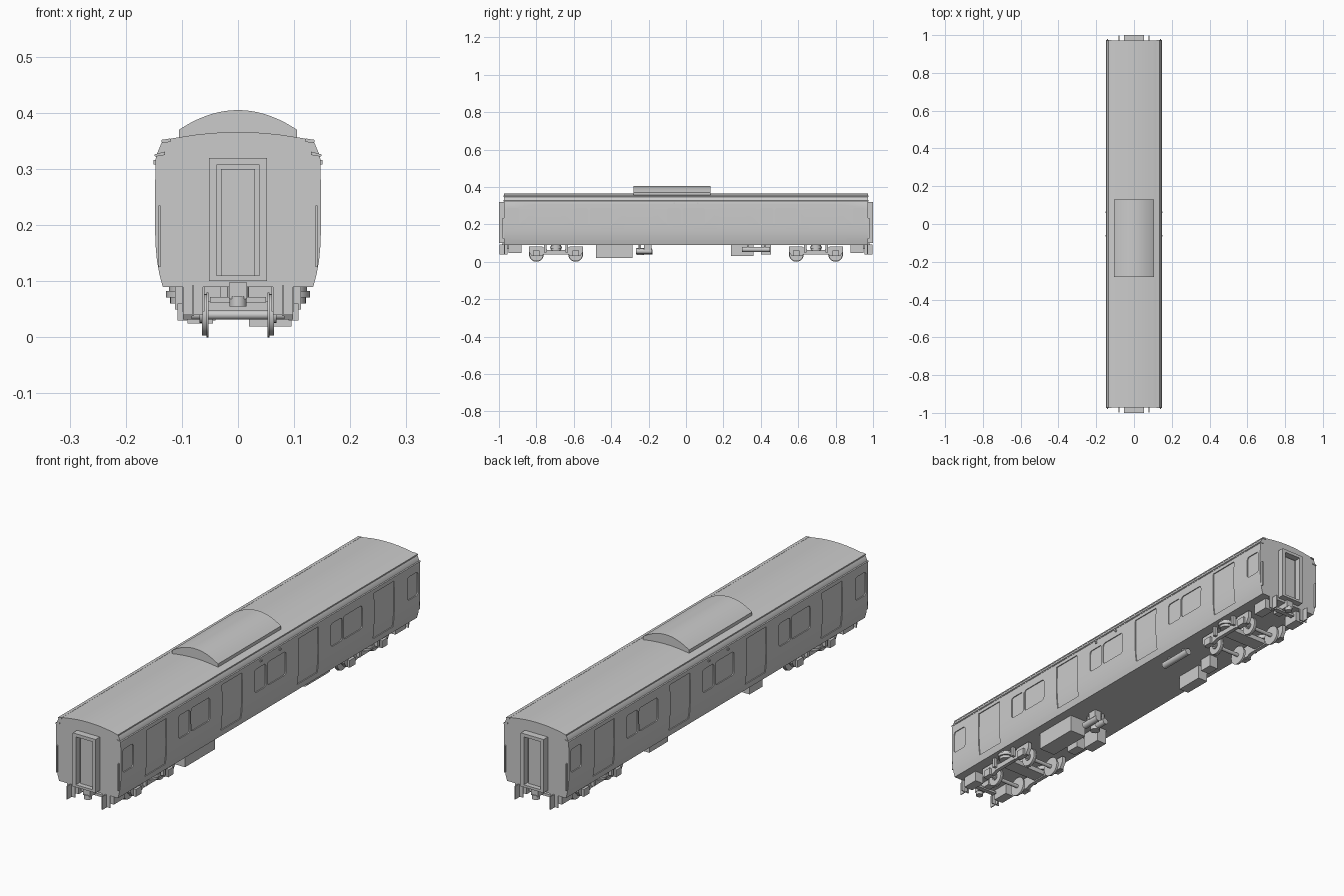
import bpy, bmesh, math
from mathutils import Matrix, Vector

if "Cube" in bpy.data.objects:
    bpy.data.objects.remove(bpy.data.objects["Cube"])

def finish(bm, name, smooth=True):
    bmesh.ops.recalc_face_normals(bm, faces=bm.faces)
    me = bpy.data.meshes.new(name)
    bm.to_mesh(me)
    bm.free()
    ob = bpy.data.objects.new(name, me)
    bpy.context.collection.objects.link(ob)
    if smooth:
        bpy.ops.object.select_all(action='DESELECT')
        ob.select_set(True)
        bpy.context.view_layer.objects.active = ob
        bpy.ops.object.shade_smooth_by_angle(angle=math.radians(30))
    return ob

def add_prism(bm, pts, axis, a, b):
    """Extrude a 2D outline along x (pts = y,z) or y (pts = x,z)."""
    def put(p, t):
        return (t, p[0], p[1]) if axis == 'x' else (p[0], t, p[1])
    va = [bm.verts.new(put(p, a)) for p in pts]
    vb = [bm.verts.new(put(p, b)) for p in pts]
    bm.faces.new(va)
    bm.faces.new(vb[::-1])
    for i in range(len(pts)):
        j = (i + 1) % len(pts)
        bm.faces.new((va[i], vb[i], vb[j], va[j]))

def add_box(bm, x0, x1, y0, y1, z0, z1):
    add_prism(bm, [(x0, z0), (x1, z0), (x1, z1), (x0, z1)], 'y', y0, y1)

def add_cyl(bm, c, r, length, axis, seg=24):
    rot = {'x': Matrix.Rotation(math.pi / 2, 4, 'Y'), 'y': Matrix.Rotation(math.pi / 2, 4, 'X'),
           'z': Matrix.Identity(4)}[axis]
    bmesh.ops.create_cone(bm, cap_ends=True, segments=seg, radius1=r, radius2=r, depth=length,
                          matrix=Matrix.Translation(c) @ rot)

def rounded(y0, y1, z0, z1, r, n=4):
    pts = []
    for k, (cy, cz) in enumerate([(y1 - r, z1 - r), (y0 + r, z1 - r), (y0 + r, z0 + r), (y1 - r, z0 + r)]):
        for i in range(n + 1):
            a = math.pi / 2 * (k + i / n)
            pts.append((cy + r * math.cos(a), cz + r * math.sin(a)))
    return pts

# Body shell: side profile and shallow roof arc
side = [(0.134, 0.09), (0.140, 0.112), (0.1445, 0.137), (0.147, 0.165), (0.148, 0.20),
        (0.1475, 0.28), (0.1465, 0.322)]
roof = [(0.137, 0.345), (0.131, 0.3505), (0.118, 0.3545)] + \
       [(x, 0.366 - 0.0105 * (x / 0.11) ** 2) for x in (0.10, 0.075, 0.05, 0.025)]
half = side + roof
bm = bmesh.new()
add_prism(bm, half + [(0, 0.366)] + [(-x, z) for x, z in reversed(half)], 'y', -0.972, 0.972)
body = finish(bm, 'body_shell', False)

def side_x(z):
    for (xa, za), (xb, zb) in zip(side, side[1:]):
        if za <= z <= zb:
            return xa + (xb - xa) * (z - za) / (zb - za)
    return side[-1][0]

# Recesses for doors and windows, the same on both sides by half-turn
bm = bmesh.new()
for s in (1, -1):
    for yc in (-0.74, -0.248, 0.248, 0.74):
        zs = [0.118, 0.137, 0.165, 0.20, 0.28, 0.308]
        pts = [(s * (side_x(z) - 0.004), z) for z in zs] + [(s * 0.17, zs[-1]), (s * 0.17, zs[0])]
        add_prism(bm, pts, 'y', yc - 0.065, yc + 0.065)
    wins = [(-0.96, -0.89), (0.89, 0.96)]
    for yc in (-0.495, 0, 0.495):
        wins += [(yc - 0.102, yc - 0.028), (yc - 0.02, yc + 0.102)]
    for a, b in wins:
        y0, y1 = sorted((s * a, s * b))
        add_prism(bm, rounded(y0, y1, 0.193, 0.288, 0.012), 'x', s * 0.1435, s * 0.17)
cutter = finish(bm, 'opening_cutter', False)
cutter.hide_render = True
mod = body.modifiers.new('openings', 'BOOLEAN')
mod.object, mod.operation, mod.solver = cutter, 'DIFFERENCE', 'EXACT'
bpy.ops.object.select_all(action='DESELECT')
bpy.context.view_layer.objects.active = body
body.select_set(True)
bpy.ops.object.modifier_apply(modifier='openings')
bpy.data.objects.remove(cutter)
bpy.ops.object.shade_smooth_by_angle(angle=math.radians(30))

# Rain gutters and side lamps
bm = bmesh.new()
for s in (1, -1):
    add_prism(bm, [(s * 0.13, 0.325), (s * 0.148, 0.322), (s * 0.149, 0.326), (s * 0.13, 0.331)], 'y', -0.975, 0.975)
    add_prism(bm, [(s * 0.12, 0.348), (s * 0.136, 0.347), (s * 0.136, 0.352), (s * 0.12, 0.3545)], 'y', -0.975, 0.975)
    for y in (-0.062, 0.062):
        add_box(bm, *sorted((s * 0.14, s * 0.151)), y - 0.004, y + 0.004, 0.308, 0.316)
finish(bm, 'gutters_and_lamps', False)

# Roof air conditioning unit
bm = bmesh.new()
arc = [(x * 0.105, 0.405 - 0.035 * x * x) for x in [1 - i / 10 for i in range(21)]]
add_prism(bm, [(-0.105, 0.354), (0.105, 0.354)] + arc, 'y', -0.28, 0.13)
finish(bm, 'roof_air_unit')

for e, end in ((-1, 'front'), (1, 'rear')):
    def ys(a, b):
        return sorted((e * a, e * b))
    # Gangway frame with recessed door
    bm = bmesh.new()
    for s in (1, -1):
        add_box(bm, *sorted((s * 0.038, s * 0.052)), *ys(0.97, 1.0), 0.10, 0.32)
        add_box(bm, *sorted((s * 0.138, s * 0.142)), *ys(0.97, 0.98), 0.125, 0.235)
    add_box(bm, -0.038, 0.038, *ys(0.97, 1.0), 0.307, 0.32)
    add_box(bm, -0.038, 0.038, *ys(0.97, 1.0), 0.10, 0.11)
    add_box(bm, -0.03, 0.03, *ys(0.97, 0.98), 0.11, 0.30)
    finish(bm, end + '_gangway', False)
    # Coupler
    bm = bmesh.new()
    add_box(bm, -0.016, 0.016, *ys(0.90, 0.985), 0.068, 0.098)
    add_cyl(bm, (0, e * 0.975, 0.064), 0.015, 0.018, 'z')
    add_box(bm, -0.05, 0.05, *ys(0.93, 0.95), 0.062, 0.072)
    finish(bm, end + '_coupler')
    # Jumper boxes and hanging angle plates
    bm = bmesh.new()
    for s in (1, -1):
        add_box(bm, *sorted((s * 0.06, s * 0.10)), *ys(0.88, 0.95), 0.046, 0.092)
        add_box(bm, *sorted((s * 0.062, s * 0.098)), *ys(0.968, 0.972), 0.04, 0.092)
        add_box(bm, *sorted((s * 0.078, s * 0.082)), *ys(0.955, 0.998), 0.038, 0.092)
    finish(bm, end + '_end_brackets', False)

    # Bogie: frames, bolster, air springs and axle boxes
    yc = e * 0.695
    bm = bmesh.new()
    outline = [(-0.145, 0.055), (-0.145, 0.082), (-0.075, 0.082), (-0.045, 0.062), (0.045, 0.062), (0.075, 0.082),
               (0.145, 0.082), (0.145, 0.055), (0.13, 0.032), (0.08, 0.032), (0.06, 0.04), (-0.06, 0.04),
               (-0.08, 0.032), (-0.13, 0.032)]
    for s in (1, -1):
        add_prism(bm, [(yc + y, z) for y, z in outline], 'x', s * 0.082, s * 0.098)
        for r, z, h in ((0.026, 0.066, 0.012), (0.033, 0.077, 0.012), (0.028, 0.087, 0.01)):
            add_cyl(bm, (s * 0.095, yc, z), r, h, 'z')
        for w in (-0.105, 0.105):
            add_box(bm, *sorted((s * 0.09, s * 0.108)), yc + w - 0.018, yc + w + 0.018, 0.03, 0.06)
            add_box(bm, *sorted((s * 0.098, s * 0.112)), yc + w * 0.55 - 0.006, yc + w * 0.55 + 0.006, 0.05, 0.09)
    add_box(bm, -0.085, 0.085, yc - 0.03, yc + 0.03, 0.045, 0.065)
    add_cyl(bm, (0, yc, 0.075), 0.02, 0.04, 'z')
    finish(bm, end + '_bogie_frame')
    # Wheelsets
    bm = bmesh.new()
    for w in (-0.105, 0.105):
        add_cyl(bm, (0, yc + w, 0.04), 0.008, 0.19, 'x', 16)
        for s in (1, -1):
            add_cyl(bm, (s * 0.059, yc + w, 0.04), 0.037, 0.011, 'x', 32)
            add_cyl(bm, (s * 0.0545, yc + w, 0.04), 0.04, 0.003, 'x', 32)
            add_cyl(bm, (s * 0.061, yc + w, 0.04), 0.014, 0.016, 'x', 20)
    finish(bm, end + '_wheelsets')

# Underfloor equipment boxes
bm = bmesh.new()
for b in [(0.02, 0.095, -0.48, -0.285, 0.019), (-0.09, -0.045, -0.37, -0.285, 0.025),
          (-0.07, -0.03, -0.455, -0.395, 0.04), (-0.085, -0.04, 0.24, 0.36, 0.03),
          (-0.06, -0.02, 0.40, 0.455, 0.038), (0.02, 0.05, -0.225, -0.185, 0.06)]:
    add_box(bm, *b, 0.092)
finish(bm, 'equipment_boxes', False)

# Air tanks and compressor with hangers
bm = bmesh.new()
for x, y, z, r, n in ((0.09, 0.375, 0.066, 0.014, 0.15), (0.0, -0.22, 0.052, 0.013, 0.08),
                      (0.035, -0.225, 0.056, 0.014, 0.085)):
    add_cyl(bm, (x, y, z), r, n, 'y')
    for t in (-0.3, 0.3):
        add_box(bm, x - 0.004, x + 0.004, y + t * n - 0.004, y + t * n + 0.004, z, 0.092)
add_cyl(bm, (0.0, -0.245, 0.055), 0.02, 0.04, 'z')
finish(bm, 'air_tanks')
